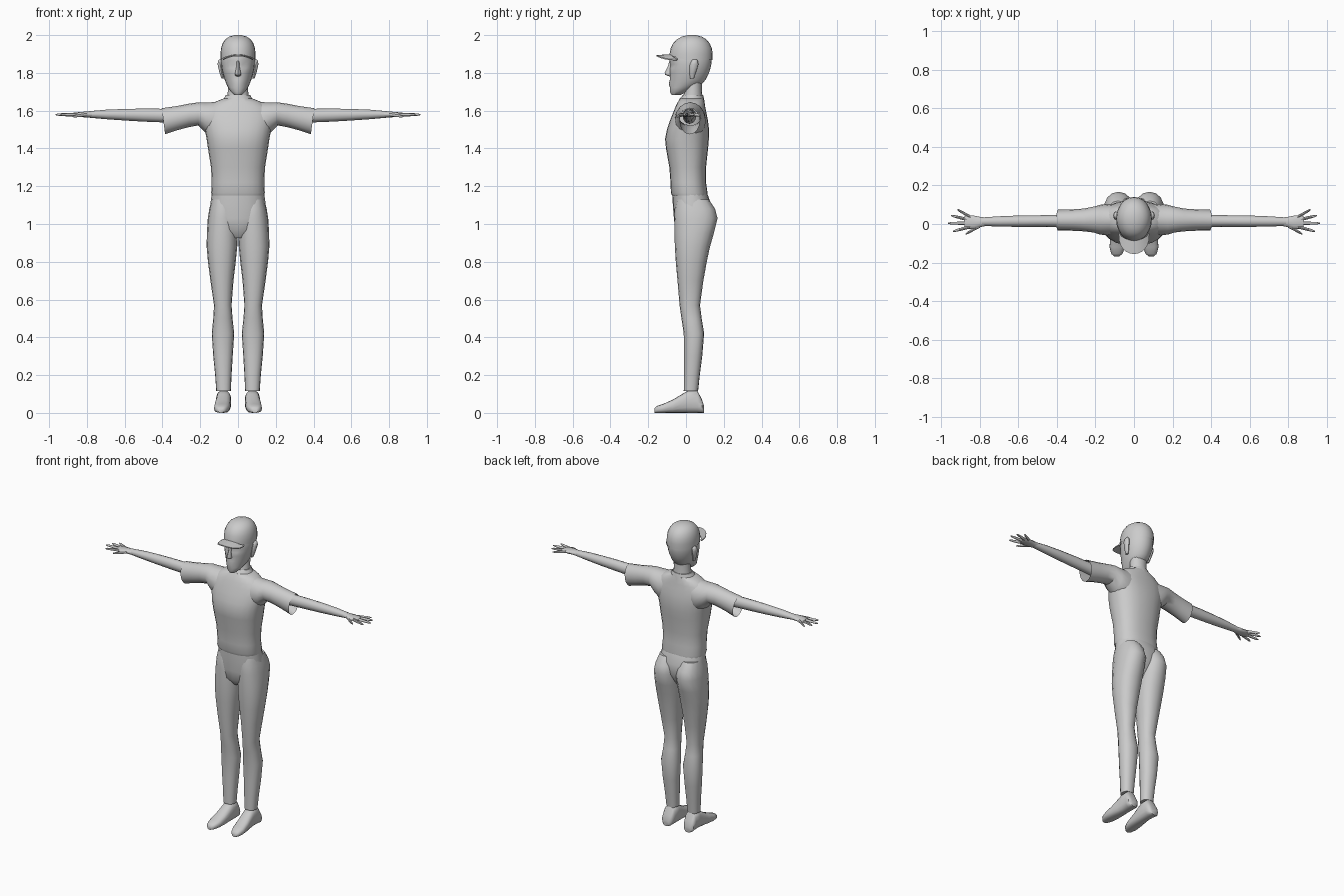
import bpy, bmesh, math
from mathutils import Vector

grey = bpy.data.materials.new("plain grey")
grey.diffuse_color = (0.6, 0.6, 0.6, 1)


def finish(name, bm, angle=45):
    bmesh.ops.recalc_face_normals(bm, faces=bm.faces[:])
    me = bpy.data.meshes.new(name)
    bm.to_mesh(me)
    bm.free()
    me.materials.append(grey)
    ob = bpy.data.objects.new(name, me)
    bpy.context.collection.objects.link(ob)
    bpy.ops.object.select_all(action='DESELECT')
    ob.select_set(True)
    bpy.context.view_layer.objects.active = ob
    bpy.ops.object.shade_smooth_by_angle(angle=math.radians(angle))
    return ob


def loft(name, axis, rings, n=16, power=1.0, caps=(True, True), side=1, shape=None):
    """Skin rounded rings (t, a0, a1, b0, b1): bounds of each section along an axis."""
    order = {'x': (0, 1, 2), 'y': (1, 0, 2), 'z': (2, 0, 1)}[axis]
    bm = bmesh.new()
    loops = []
    for t, a0, a1, b0, b1 in rings:
        loop = []
        for i in range(n):
            w = 2 * math.pi * i / n
            c, s = math.cos(w), math.sin(w)
            c = math.copysign(abs(c) ** power, c)
            s = math.copysign(abs(s) ** power, s)
            p = Vector((0, 0, 0))
            p[order[0]] = t
            p[order[1]] = (a0 + a1) / 2 + c * (a1 - a0) / 2
            p[order[2]] = (b0 + b1) / 2 + s * (b1 - b0) / 2
            if shape:
                shape(p)
            p.x *= side
            loop.append(bm.verts.new(p))
        loops.append(loop)
    for lo, hi in zip(loops, loops[1:]):
        for i in range(n):
            j = (i + 1) % n
            bm.faces.new((lo[i], lo[j], hi[j], hi[i]))
    if caps[0]:
        bm.faces.new(loops[0])
    if caps[1]:
        bm.faces.new(loops[-1])
    return finish(name, bm)


def centred(rows):
    return [(z, -w, w, y0, y1) for z, w, y0, y1 in rows]


# Head, with shallow eye sockets and fuller lips
def face_shape(p):
    if p.y < -0.03:
        if 1.83 < p.z < 1.86 and 0.015 < abs(p.x) < 0.06:
            p.y += 0.010
        if 1.735 < p.z < 1.75 and abs(p.x) < 0.02:
            p.y -= 0.006

loft("head", 'z', centred([
    (1.682, .018, -.075, -.03), (1.70, .038, -.086, .005), (1.722, .052, -.085, .05),
    (1.742, .062, -.085, .085), (1.765, .071, -.085, .105), (1.80, .081, -.086, .122),
    (1.825, .086, -.087, .130), (1.845, .088, -.086, .134), (1.865, .089, -.087, .136),
    (1.90, .086, -.076, .133)]), n=24, shape=face_shape)
loft("nose", 'z', centred([
    (1.782, .010, -.090, -.07), (1.79, .017, -.110, -.07), (1.80, .015, -.113, -.07),
    (1.83, .009, -.098, -.07), (1.862, .008, -.088, -.07)]), n=8)

# Cap crown, edge lifted over the forehead, and its curved brim
def cap_edge(p):
    if p.z < 1.875:
        p.z += 0.025 * max(0, -p.y / 0.085)

loft("cap", 'z', centred([
    (1.868, .093, -.088, .140), (1.90, .093, -.087, .141), (1.93, .090, -.081, .137),
    (1.957, .081, -.068, .125), (1.978, .067, -.048, .107), (1.992, .046, -.022, .083),
    (2.0, .018, .010, .052)]), n=24, caps=(False, True), shape=cap_edge)
bm = bmesh.new()
rows = []
for k in range(13):
    w = math.pi * k / 12
    x = -math.cos(w)
    z = 1.894 - 0.022 * x * x
    inner = (x * 0.074, -0.045 - 0.038 * math.sin(w))
    outer = (x * 0.080, -0.05 - 0.106 * math.sin(w) ** 0.8)
    rows.append([bm.verts.new((q[0], q[1], z + dz)) for q, dz in
                 ((inner, .005), (outer, 0), (outer, -.006), (inner, -.003))])
for a, b in zip(rows, rows[1:]):
    for i in range(4):
        bm.faces.new((a[i], a[(i + 1) % 4], b[(i + 1) % 4], b[i]))
bm.faces.new(rows[0])
bm.faces.new(rows[-1])
finish("cap_brim", bm, 40)

# Neck and collar
loft("neck", 'z', centred([
    (1.60, .066, -.03, .095), (1.66, .060, -.022, .09), (1.70, .054, -.008, .084),
    (1.76, .054, .0, .084)]), n=16)
loft("collar", 'z', centred([
    (1.63, .100, -.045, .10), (1.662, .076, -.034, .096), (1.684, .064, -.016, .09),
    (1.684, .058, -.012, .085)]), n=16, caps=(False, False))

# Shirt body
loft("shirt", 'z', centred([
    (1.15, .139, -.074, .113), (1.165, .142, -.080, .114), (1.22, .139, -.082, .106),
    (1.30, .143, -.088, .106), (1.40, .159, -.106, .117), (1.45, .166, -.111, .121),
    (1.50, .176, -.101, .122), (1.55, .185, -.084, .116), (1.59, .180, -.068, .108),
    (1.62, .160, -.056, .102), (1.645, .125, -.044, .098), (1.664, .078, -.032, .094)]),
    n=24, power=0.85)

# Pelvis of the trousers
loft("trouser_hips", 'z', centred([
    (.925, .035, -.025, .07), (.97, .115, -.058, .10), (1.03, .152, -.064, .135),
    (1.10, .147, -.070, .135), (1.16, .139, -.071, .113)]), n=20, power=0.9)

for side, word in ((1, "left"), (-1, "right")):
    # Trouser leg
    loft(word + "_leg", 'z', [
        (.115, .038, .115, -.012, .064), (.20, .034, .121, -.011, .073),
        (.30, .028, .131, -.011, .086), (.42, .020, .139, -.012, .096),
        (.50, .029, .131, -.024, .083), (.57, .034, .127, -.034, .074),
        (.70, .024, .146, -.045, .092), (.80, .012, .159, -.054, .110),
        (.88, .004, .166, -.059, .127), (.95, .001, .165, -.061, .147),
        (1.03, .001, .160, -.062, .167), (1.08, .008, .152, -.060, .154),
        (1.13, .025, .139, -.050, .120)], power=0.88, side=side)

    # Shoe, with a flattened sole
    loft(word + "_shoe", 'y', [
        (-.168, .076, .104, 0, .022), (-.155, .060, .118, 0, .036),
        (-.12, .046, .127, 0, .048), (-.07, .040, .124, 0, .070),
        (-.02, .038, .118, 0, .100), (.01, .037, .115, 0, .118),
        (.06, .036, .117, 0, .118), (.085, .043, .115, 0, .07),
        (.096, .058, .100, 0, .035)], power=0.75, side=side)

    # Ear
    loft(word + "_ear", 'z', [
        (1.77, .074, .088, .022, .042), (1.80, .076, .098, .018, .052),
        (1.845, .080, .108, .020, .066), (1.865, .082, .106, .030, .062),
        (1.872, .085, .098, .038, .055)], n=8, side=side)

    # Short sleeve, open at a slanted hem
    def hem(p):
        if p.x > 0.38:
            p.x += (p.z - 1.545) * 0.13
    loft(word + "_sleeve", 'x', [
        (.08, -.045, .100, 1.46, 1.655), (.13, -.060, .105, 1.45, 1.645),
        (.175, -.055, .100, 1.485, 1.643), (.21, -.044, .090, 1.522, 1.644),
        (.26, -.038, .080, 1.513, 1.637), (.32, -.035, .076, 1.497, 1.625),
        (.395, -.034, .074, 1.475, 1.613)],
        caps=(True, False), side=side, shape=hem)

    # Arm and palm
    loft(word + "_arm", 'x', [
        (.28, -.018, .055, 1.53, 1.615), (.40, -.017, .048, 1.538, 1.610),
        (.50, -.015, .045, 1.542, 1.611), (.60, -.015, .044, 1.548, 1.609),
        (.70, -.013, .040, 1.555, 1.605), (.79, -.010, .034, 1.563, 1.597)],
        n=12, side=side)
    loft(word + "_palm", 'x', [
        (.77, -.010, .034, 1.563, 1.597), (.80, -.017, .037, 1.564, 1.596),
        (.83, -.027, .043, 1.566, 1.593), (.865, -.025, .046, 1.569, 1.590),
        (.88, -.018, .040, 1.573, 1.587)], n=12, side=side)

    # Fingers and thumb: root and tip in x and y
    for finger, x0, y0, x1, y1, z1 in (
            ("little_finger", .85, .036, .918, .076, 1.575),
            ("ring_finger", .86, .022, .950, .044, 1.578),
            ("middle_finger", .86, .004, .965, .004, 1.579),
            ("index_finger", .85, -.014, .940, -.038, 1.578),
            ("thumb", .80, -.010, .875, -.052, 1.569)):
        rings = []
        for f, r in ((0, .009), (.5, .008), (.85, .0065), (1, .003)):
            y, z = y0 + (y1 - y0) * f, 1.580 + (z1 - 1.580) * f
            rings.append((x0 + (x1 - x0) * f, y - r, y + r, z - r, z + r))
        loft(word + "_" + finger, 'x', rings, n=8, side=side)
